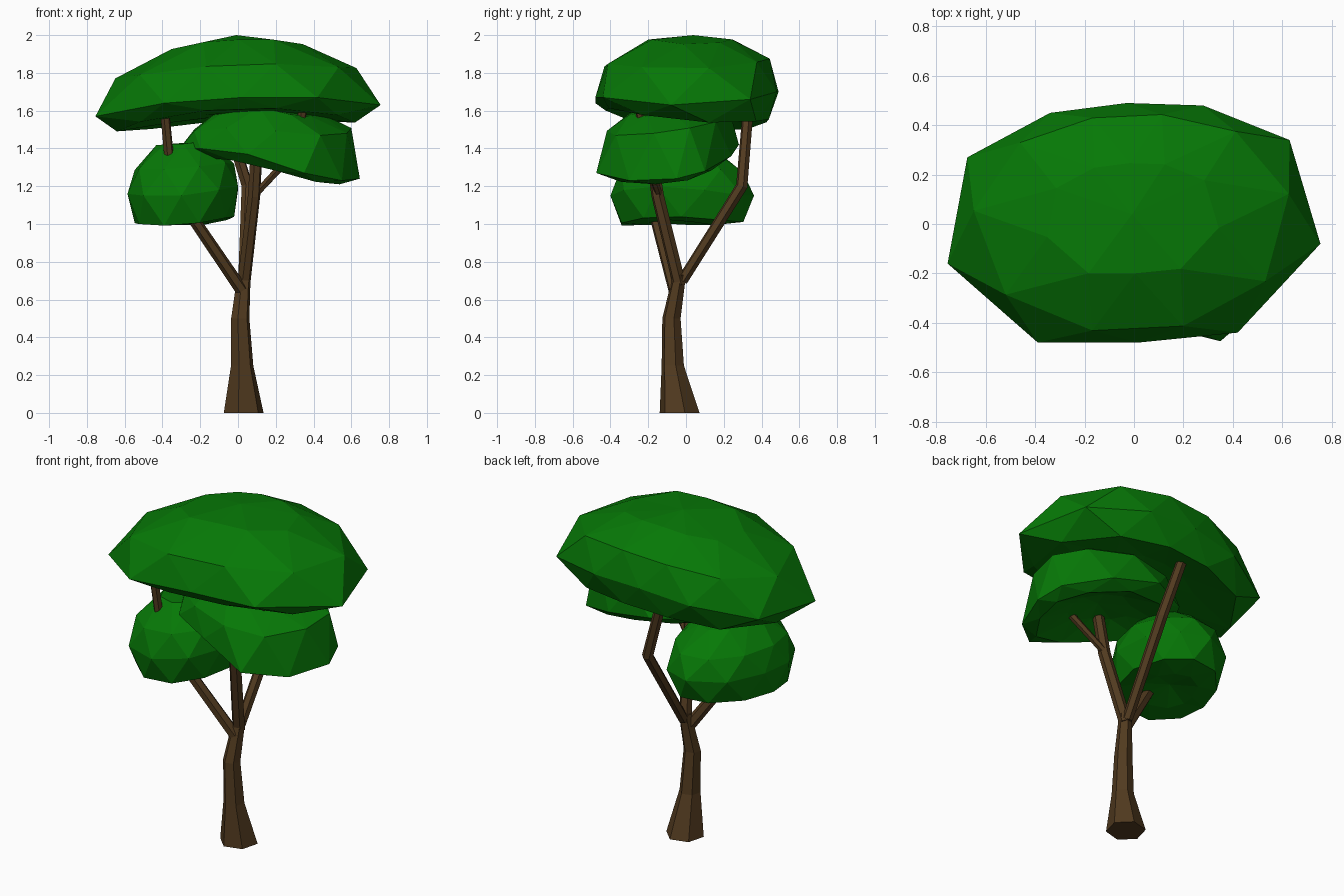
import bpy, bmesh, math
from mathutils import Vector

if "Cube" in bpy.data.objects:
    bpy.data.objects.remove(bpy.data.objects["Cube"])


def material(name, rgb):
    m = bpy.data.materials.new(name)
    m.diffuse_color = (*rgb, 1)
    m.use_nodes = True
    m.node_tree.nodes["Principled BSDF"].inputs["Base Color"].default_value = m.diffuse_color
    return m


LEAF = material("leaf green", (0.002, 0.19, 0.002))
BARK = material("bark brown", (0.084, 0.043, 0.014))


def loft(name, rings, start, end, mat, stagger=False):
    """Skin equal-sized rings and close both ends; staggered rings give triangles."""
    bm = bmesh.new()
    loops = [[bm.verts.new(p) for p in ring] for ring in rings]
    n = len(loops[0])
    for k, (a, b) in enumerate(zip(loops, loops[1:])):
        for i in range(n):
            j = (i + 1) % n
            if not stagger:
                bm.faces.new((a[i], a[j], b[j], b[i]))
            elif k % 2 == 0:      # b sits half a step after a
                bm.faces.new((a[i], a[j], b[i]))
                bm.faces.new((a[j], b[j], b[i]))
            else:                 # a sits half a step after b
                bm.faces.new((b[i], b[j], a[i]))
                bm.faces.new((b[j], a[j], a[i]))
    for loop, tip in ((loops[0], start), (loops[-1], end)):
        c = bm.verts.new(tip)
        for i in range(n):
            bm.faces.new((loop[i], loop[(i + 1) % n], c))
    bmesh.ops.recalc_face_normals(bm, faces=bm.faces)
    mesh = bpy.data.meshes.new(name)
    bm.to_mesh(mesh)
    bm.free()
    mesh.materials.append(mat)
    bpy.context.collection.objects.link(bpy.data.objects.new(name, mesh))


def branch(name, path, level=False, sides=6):
    """Tapered tube along (x, y, z, radius) stations."""
    pts = [Vector(p[:3]) for p in path]
    rings = []
    for i, p in enumerate(pts):
        t = (pts[min(i + 1, len(pts) - 1)] - pts[max(i - 1, 0)]).normalized()
        if level:
            t = Vector((0, 0, 1))
        v = t.cross(Vector((1, 0, 0))).normalized()
        u = v.cross(t)
        r = path[i][3]
        rings.append([p + r * (math.cos(a) * u + math.sin(a) * v)
                      for a in (math.tau * k / sides + math.radians(15) for k in range(sides))])
    loft(name, rings, pts[0], pts[-1], BARK)


def foliage(name, rim, levels, low, high):
    """Faceted clump: rim outline scaled, lifted and tilted (x, y) per level.
    Every second level is turned half a step, so the facets are triangles."""
    mid = sum((Vector(p) for p in rim), Vector()) / len(rim)
    n = len(rim)
    rings = []
    for k, (s, dz, tx, ty) in enumerate(levels):
        ring = []
        for i in range(n):
            d = Vector(rim[i]) - mid
            if k % 2:
                d = (d + Vector(rim[(i + 1) % n]) - mid) * 0.515
            d *= s
            ring.append(mid + d + Vector((0, 0, dz + tx * d.x + ty * d.y)))
        rings.append(ring)
    loft(name, rings, (mid.x, mid.y, low), (mid.x, mid.y, high), LEAF, stagger=True)


# trunk
branch("trunk", [(0.03, -0.034, 0, 0.109), (0.022, -0.07, 0.25, 0.061),
                 (0.012, -0.077, 0.5, 0.05), (0.032, -0.035, 0.73, 0.036)], level=True)

# branches
branch("centre_branch", [(0.03, -0.035, 0.68, 0.036), (0.085, -0.15, 1.15, 0.034),
                         (0.1, -0.19, 1.42, 0.032)])
branch("left_branch", [(0.02, -0.06, 0.65, 0.034), (-0.34, -0.2, 1.18, 0.03),
                       (-0.36, -0.23, 1.3, 0.026), (-0.39, -0.26, 1.62, 0.025)])
branch("rear_branch", [(0.03, -0.02, 0.7, 0.03), (0.05, 0.295, 1.2, 0.032),
                       (-0.08, 0.33, 1.62, 0.029)])
branch("right_branch", [(0.085, -0.14, 1.15, 0.02), (0.3, -0.22, 1.38, 0.022),
                        (0.355, -0.25, 1.66, 0.025)])
branch("inner_twig", [(-0.35, -0.2, 1.27, 0.02), (-0.08, -0.12, 1.42, 0.018)])

# foliage clumps
foliage("top_foliage",
        [(0.755, -0.08, 1.63), (0.63, 0.34, 1.66), (0.28, 0.48, 1.7), (-0.03, 0.49, 1.7),
         (-0.34, 0.45, 1.66), (-0.675, 0.27, 1.6), (-0.755, -0.16, 1.57),
         (-0.39, -0.48, 1.64), (0.02, -0.48, 1.67), (0.42, -0.44, 1.67)],
        [(0.45, -0.08, 0, -0.05), (0.87, -0.1, 0, -0.1), (1, 0, 0, 0),
         (0.88, 0.18, 0, 0), (0.46, 0.31, 0, -0.03)], 1.58, 2.0)
foliage("middle_foliage",
        [(0.645, -0.05, 1.24), (0.6, 0.1, 1.28), (0.35, 0.24, 1.36), (0.05, 0.28, 1.42),
         (-0.2, 0.15, 1.42), (-0.31, -0.08, 1.4), (-0.2, -0.28, 1.4),
         (0.05, -0.4, 1.37), (0.35, -0.475, 1.27), (0.55, -0.3, 1.23)],
        [(0.4, 0.03, 0, 0), (0.83, -0.04, 0, 0), (1, 0, 0, 0),
         (0.92, 0.17, 0.18, 0), (0.55, 0.27, 0.1, 0)], 1.4, 1.62)
foliage("lower_foliage",
        [(0, -0.15, 1.2), (0, 0.1, 1.18), (-0.08, 0.3, 1.15), (-0.25, 0.36, 1.15),
         (-0.45, 0.25, 1.15), (-0.55, 0.03, 1.15), (-0.585, -0.15, 1.16),
         (-0.5, -0.33, 1.15), (-0.3, -0.4, 1.15), (-0.1, -0.33, 1.18)],
        [(0.5, -0.16, 0, 0), (0.9, -0.15, 0, 0.03), (1, 0, 0, 0),
         (0.9, 0.13, 0, -0.03), (0.5, 0.25, 0, -0.1)], 1.04, 1.43)
